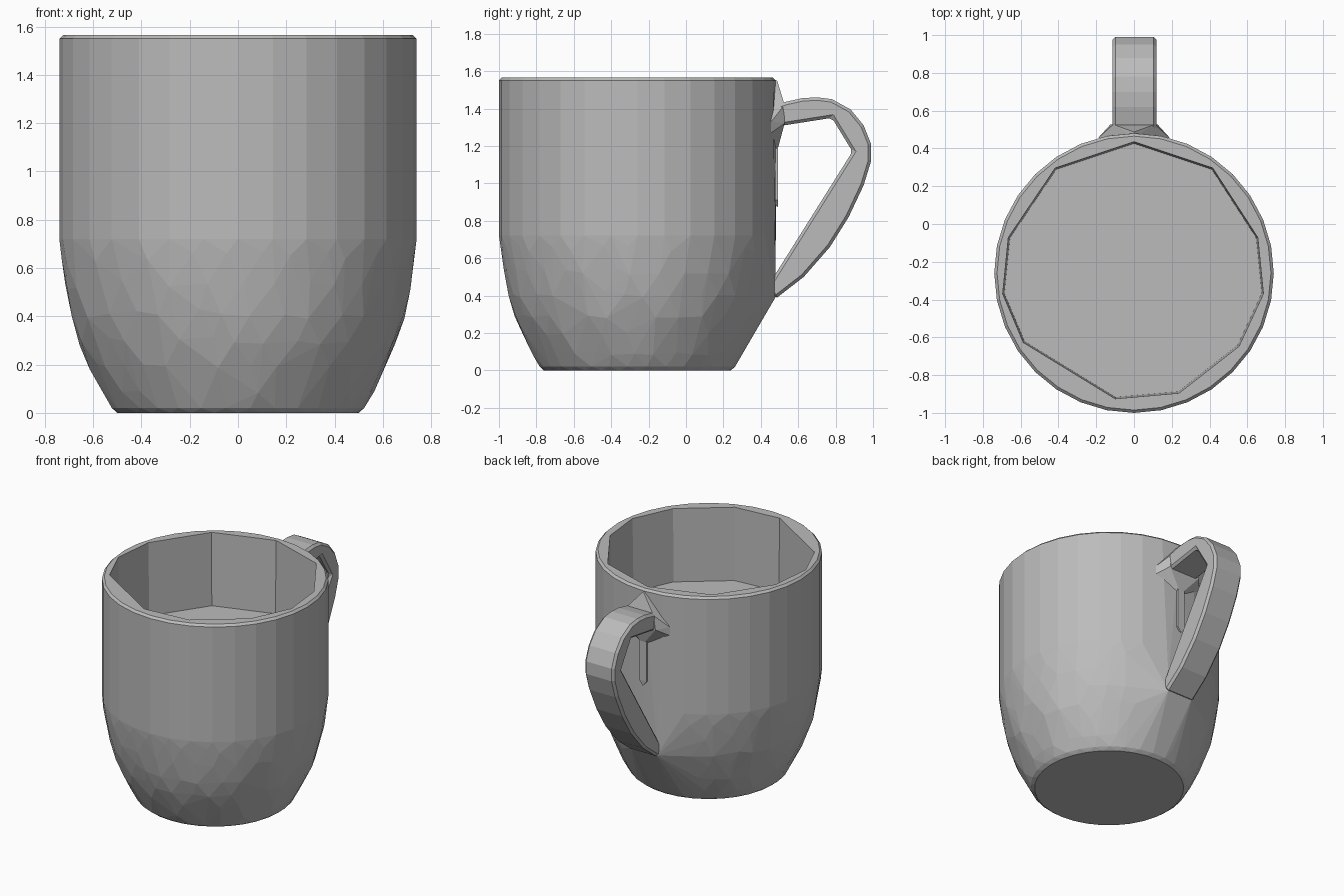
import bpy, bmesh, math, random
from mathutils import Vector

cube = bpy.data.objects.get("Cube")
if cube:
    bpy.data.objects.remove(cube, do_unlink=True)

random.seed(4)
CENTRE_Y = -0.26
RIM_Z = 1.565

clay = bpy.data.materials.new("grey clay")
clay.use_nodes = True
clay.diffuse_color = (0.5, 0.5, 0.5, 1)
clay.node_tree.nodes["Principled BSDF"].inputs["Base Color"].default_value = (0.5, 0.5, 0.5, 1)


def add_object(name, bm):
    bmesh.ops.recalc_face_normals(bm, faces=bm.faces)
    mesh = bpy.data.meshes.new(name)
    bm.to_mesh(mesh)
    bm.free()
    mesh.materials.append(clay)
    obj = bpy.data.objects.new(name, mesh)
    bpy.context.collection.objects.link(obj)
    return obj


def hull(name, points):
    bm = bmesh.new()
    verts = [bm.verts.new(p) for p in points]
    result = bmesh.ops.convex_hull(bm, input=verts)
    unused = {v for v in result["geom_interior"] if isinstance(v, bmesh.types.BMVert)}
    bmesh.ops.delete(bm, geom=list(unused), context="VERTS")
    bmesh.ops.dissolve_limit(bm, angle_limit=0.01, verts=bm.verts, edges=bm.edges)
    return add_object(name, bm)


def prism(name, outline, to_point, offset):
    """Extrude a flat outline along an offset vector."""
    bm = bmesh.new()
    face = bm.faces.new([bm.verts.new(to_point(a, b)) for a, b in outline])
    moved = bmesh.ops.extrude_face_region(bm, geom=[face])["geom"]
    bmesh.ops.translate(bm, vec=offset, verts=[g for g in moved if isinstance(g, bmesh.types.BMVert)])
    return add_object(name, bm)


def apply_modifiers(obj):
    graph = bpy.context.evaluated_depsgraph_get()
    mesh = bpy.data.meshes.new_from_object(obj.evaluated_get(graph))
    obj.modifiers.clear()
    obj.data = mesh


# Cup body: rounded, faceted bowl whose back is drawn out to the handle foot
rings = [(0.50, 0.0), (0.525, 0.02), (0.565, 0.10), (0.615, 0.20), (0.657, 0.30),
         (0.69, 0.41), (0.715, 0.53), (0.732, 0.65)]
points = []
for i, (radius, z) in enumerate(rings):
    for k in range(32):
        a = math.tau * (k + 0.5 * (i % 2)) / 32
        wobble = random.uniform(-0.06, 0.06) if i > 1 else 0
        a += wobble
        height = z + wobble * 0.35
        points.append((radius * math.cos(a), CENTRE_Y + radius * math.sin(a), height))
for radius, z in [(0.74, 0.72), (0.74, RIM_Z - 0.015), (0.725, RIM_Z)]:
    for k in range(32):
        a = math.tau * k / 32
        points.append((radius * math.cos(a), CENTRE_Y + radius * math.sin(a), z))
points += [(x, 0.478, z) for x in (-0.1, 0.1) for z in (0.39, 0.5)]
body = hull("cup_body", points)

# Many-sided hollow
hollow = [(0, 0.44), (0.42, 0.30), (0.66, -0.07), (0.69, -0.37), (0.56, -0.65), (0.24, -0.90),
          (-0.10, -0.93), (-0.59, -0.63), (-0.70, -0.37), (-0.67, -0.07), (-0.42, 0.30)]
cutter = prism("hollow_cutter", hollow, lambda x, y: (x, y, 1.04), Vector((0, 0, 0.8)))
cutter.hide_render = True
for v in cutter.data.vertices:
    if v.co.z < 1.1:
        v.co.x *= 0.98
        v.co.y = CENTRE_Y + (v.co.y - CENTRE_Y) * 0.98
cut = body.modifiers.new("hollow", "BOOLEAN")
cut.operation = "DIFFERENCE"
cut.solver = "EXACT"
cut.object = cutter
apply_modifiers(body)
bpy.data.objects.remove(cutter, do_unlink=True)

# Handle: curved outer side, straight-edged opening
handle_outline = [(0.46, 1.41), (0.53, 1.435), (0.62, 1.455), (0.70, 1.46), (0.78, 1.45), (0.88, 1.395),
                  (0.95, 1.31), (0.99, 1.21), (0.99, 1.12), (0.95, 0.99), (0.87, 0.82), (0.77, 0.66),
                  (0.63, 0.50), (0.475, 0.38), (0.44, 0.45), (0.475, 0.51), (0.89, 1.17), (0.78, 1.35),
                  (0.46, 1.30)]
handle = prism("handle", handle_outline, lambda y, z: (-0.115, y, z), Vector((0.235, 0, 0)))
bevel = handle.modifiers.new("soft edges", "BEVEL")
bevel.width = 0.016
bevel.segments = 1
bevel.limit_method = "ANGLE"
bevel.angle_limit = math.radians(60)
apply_modifiers(handle)

# Upper mount: faceted pad between cup wall and handle
mount = [(0, 0.46, RIM_Z - 0.01), (0, 0.487, RIM_Z - 0.015), (0, 0.487, 1.17)]
for side in (-1, 1):
    mount += [(side * 0.19, 0.455, 1.33), (side * 0.19, 0.455, 1.27),
              (side * 0.11, 0.527, 1.42), (side * 0.125, 0.527, 1.32)]
hull("handle_mount", mount)

# Small drip below the mount
drip = [(0, 0.49, 0.87)]
for side in (-1, 1):
    drip += [(side * 0.03, y, z) for y in (0.46, 0.493) for z in (0.91, 1.25)]
hull("mount_drip", drip)
